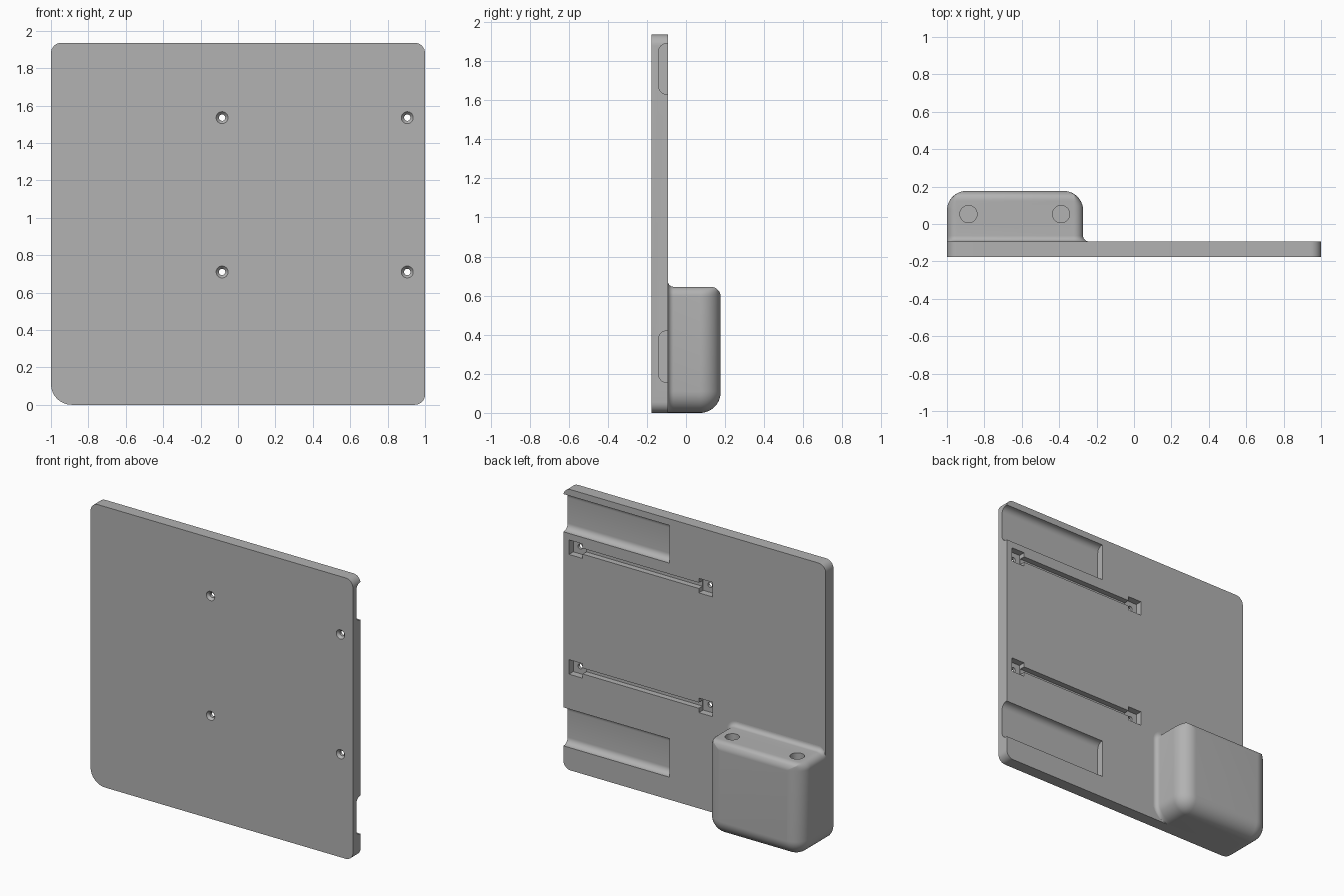
import bpy, bmesh, math

if "Cube" in bpy.data.objects:
    bpy.data.objects.remove(bpy.data.objects["Cube"], do_unlink=True)

GRAY = (0.445, 0.445, 0.445, 1)
mat = bpy.data.materials.new("plain gray")
mat.use_nodes = True
mat.diffuse_color = GRAY
mat.node_tree.nodes["Principled BSDF"].inputs["Base Color"].default_value = GRAY

FRONT, BACK, REAR = -0.177, -0.093, 0.177
HEIGHT = 1.935


def rounded_rect(x0, x1, z0, z1, radii, steps=8):
    """Outline from the lower left corner on; radii are (rx, rz) per corner."""
    corners = [(x0, z0, 1, 1), (x1, z0, -1, 1), (x1, z1, -1, -1), (x0, z1, 1, -1)]
    pts = []
    for i, ((x, z, sx, sz), (rx, rz)) in enumerate(zip(corners, radii)):
        for k in range(steps + 1):
            a = math.pi * (1 + i / 2) + math.pi / 2 * k / steps
            pts.append((x + sx * rx + rx * math.cos(a), z + sz * rz + rz * math.sin(a)))
    return pts


def loft(name, rings):
    """Skin closed rings of 3D points and cap both ends."""
    bm = bmesh.new()
    loops = [[bm.verts.new(p) for p in ring] for ring in rings]
    n = len(loops[0])
    for a, b in zip(loops, loops[1:]):
        for i in range(n):
            bm.faces.new((a[i], a[(i + 1) % n], b[(i + 1) % n], b[i]))
    bm.faces.new(loops[0])
    bm.faces.new(loops[-1])
    bmesh.ops.recalc_face_normals(bm, faces=bm.faces)
    mesh = bpy.data.meshes.new(name)
    bm.to_mesh(mesh)
    bm.free()
    mesh.materials.append(mat)
    obj = bpy.data.objects.new(name, mesh)
    bpy.context.collection.objects.link(obj)
    return obj


def activate(obj):
    bpy.ops.object.select_all(action='DESELECT')
    bpy.context.view_layer.objects.active = obj
    obj.select_set(True)


def cut(target, cutter):
    cutter.hide_render = True
    mod = target.modifiers.new("cut", 'BOOLEAN')
    mod.operation, mod.solver, mod.object = 'DIFFERENCE', 'EXACT', cutter
    activate(target)
    bpy.ops.object.modifier_apply(modifier=mod.name)
    bpy.data.objects.remove(cutter, do_unlink=True)


def box(x0, x1, y0, y1, z0, z1):
    ring = [(x0, z0), (x1, z0), (x1, z1), (x0, z1)]
    return loft("box_cutter", [[(x, y, z) for x, z in ring] for y in (y0, y1)])


def turned(stations, place, sides=32):
    """Round cutter from (position, radius) stations along an axis."""
    angles = [2 * math.pi * i / sides for i in range(sides)]
    return loft("round_cutter", [[place(r * math.cos(a), r * math.sin(a), t) for a in angles]
                                 for t, r in stations])


# Back plate with rounded corners
outline = rounded_rect(-1, 1, 0, HEIGHT, [(r, r) for r in (0.11, 0.055, 0.055, 0.055)])
plate = loft("back_plate", [[(x, y, z) for x, z in outline] for y in (FRONT, BACK)])

# Finger recesses open to the left edge, rounded along the floor
for z0, z1 in ((0.155, 0.42), (1.63, 1.89)):
    r = 0.042
    profile = rounded_rect(-0.14, 0, z0, z1, [(r, r), (0.01, 0.01), (0.01, 0.01), (r, r)])
    cut(plate, loft("recess_cutter", [[(x, y, z) for y, z in profile] for x in (0.19, 1.1)]))

# Screw pockets, linking channels and countersunk holes
for z in (0.71, 1.535):
    cut(plate, box(-0.1, 0.9, -0.133, 0, z - 0.02, z + 0.02))
    for x in (-0.085, 0.905):
        cut(plate, box(x - 0.052, x + 0.052, -0.14, 0, z - 0.05, z + 0.05))
        cut(plate, turned([(-0.19, 0.032), (FRONT, 0.032), (-0.16, 0.017), (0, 0.017)],
                          lambda a, b, t: (x + a, t, z + b)))

# Holder block: outline insets change along the depth (sides, bottom, top)
def section(y, side, bottom, top, flare):
    def rad(r, inset):
        return max(r - inset, 0.004)
    low, high = 0.11, 0.05
    radii = [(rad(low, side), rad(low, bottom)), (rad(low, side - flare), rad(low, bottom)),
             (rad(high, side - flare), rad(high, top - flare)),
             (rad(high, side), rad(high, top - flare))]
    pts = rounded_rect(-1 + side, -0.272 - side + flare, bottom, 0.645 - top + flare, radii)
    return [(x, y, z) for x, z in pts]


rings = []
FILLET, ROUND, TOP = 0.03, 0.105, 0.05
for k in range(9):
    a = math.pi / 2 * k / 8
    rings.append(section(BACK + FILLET * (1 - math.cos(a)), 0, 0, 0, FILLET * (1 - math.sin(a))))
for k in range(17):
    a = math.pi / 2 * k / 16
    depth = ROUND * (1 - math.sin(a))
    inset = ROUND * (1 - math.cos(a))
    t = max(0, 1 - depth / TOP)
    top = TOP * (1 - math.sqrt(1 - t * t))
    rings.append(section(REAR - depth, inset, inset, top, 0))
block = loft("holder_block", rings)

# Two round sockets in the top of the block
for x in (-0.885, -0.39):
    cut(block, turned([(0.15, 0.046), (0.8, 0.046)], lambda a, b, t: (x + a, 0.053 + b, t)))

for obj in (plate, block):
    activate(obj)
    bpy.ops.object.shade_smooth_by_angle(angle=math.radians(30))
